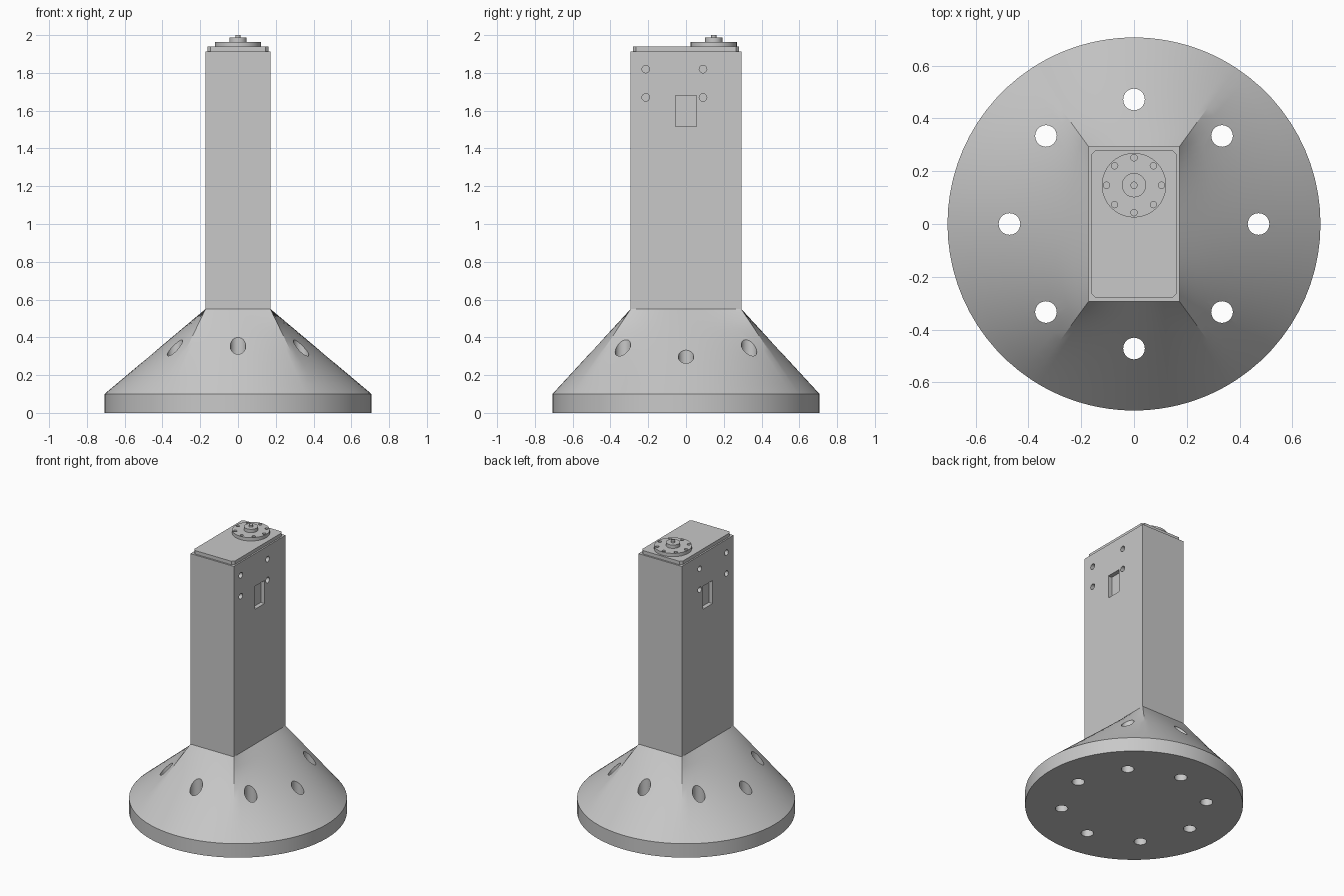
import bpy, bmesh
from math import cos, sin, pi, radians
from mathutils import Matrix, Vector

if "Cube" in bpy.data.objects:
    bpy.data.objects.remove(bpy.data.objects["Cube"])

grey = bpy.data.materials.new("plain grey")
grey.use_nodes = True
colour = (0.58, 0.58, 0.58, 1)
grey.diffuse_color = colour
grey.node_tree.nodes["Principled BSDF"].inputs["Base Color"].default_value = colour

HX, HY = 0.172, 0.293        # column half width and half depth
COLUMN_BOTTOM, COLUMN_TOP = 0.55, 1.914


def make_object(name, bm):
    bmesh.ops.recalc_face_normals(bm, faces=bm.faces)
    mesh = bpy.data.meshes.new(name)
    bm.to_mesh(mesh)
    bm.free()
    mesh.materials.append(grey)
    obj = bpy.data.objects.new(name, mesh)
    bpy.context.collection.objects.link(obj)
    return obj


def add_cylinder(bm, centre, radius, length, along_x=False, sides=32):
    turn = Matrix.Rotation(pi / 2, 4, "Y") if along_x else Matrix()
    bmesh.ops.create_cone(bm, cap_ends=True, segments=sides, radius1=radius, radius2=radius,
                          depth=length, matrix=Matrix.Translation(centre) @ turn)


def add_box(bm, centre, size):
    bmesh.ops.create_cube(bm, size=1, matrix=Matrix.Translation(centre) @ Matrix.Diagonal((*size, 1)))


def cut(obj, bm):
    cutter = make_object("cutter", bm)
    cutter.hide_render = True
    mod = obj.modifiers.new("holes", "BOOLEAN")
    mod.operation, mod.solver, mod.object = "DIFFERENCE", "EXACT", cutter
    bpy.context.view_layer.objects.active = obj
    bpy.ops.object.modifier_apply(modifier=mod.name)
    bpy.data.objects.remove(cutter)


def smooth(obj, angle=20):
    bpy.ops.object.select_all(action="DESELECT")
    obj.select_set(True)
    bpy.context.view_layer.objects.active = obj
    bpy.ops.object.shade_smooth_by_angle(angle=radians(angle))


# Base: round plinth blending into the rectangular column foot
RADIUS, RIM, STEPS, LEVELS = 0.707, 0.1, 24, 8
corner = pi / 2 * HY / (HX + HY)
corners = [(HX, -HY, -corner), (HX, HY, corner), (-HX, HY, pi - corner),
           (-HX, -HY, pi + corner), (HX, -HY, 2 * pi - corner)]
pairs = []
for (x0, y0, a0), (x1, y1, a1) in zip(corners, corners[1:]):
    for i in range(STEPS):
        t = i / STEPS
        a = a0 + (a1 - a0) * t
        pairs.append((Vector((RADIUS * cos(a), RADIUS * sin(a), RIM)),
                      Vector((x0 + (x1 - x0) * t, y0 + (y1 - y0) * t, COLUMN_BOTTOM))))
bm = bmesh.new()
rings = [[bm.verts.new((p.x, p.y, 0)) for p, q in pairs]]
for k in range(LEVELS + 1):
    rings.append([bm.verts.new(p.lerp(q, k / LEVELS)) for p, q in pairs])
for low, high in zip(rings, rings[1:]):
    for i in range(len(low)):
        bm.faces.new((low[i - 1], low[i], high[i], high[i - 1]))
bm.faces.new(rings[0])
bm.faces.new(rings[-1])
base = make_object("flared_base", bm)

# Ring of vertical bolt holes through the base
bm = bmesh.new()
for i in range(8):
    a = i * pi / 4
    add_cylinder(bm, (0.472 * cos(a), 0.472 * sin(a), 0.3), 0.041, 1)
cut(base, bm)
smooth(base)

# Column with shallow window and screw recesses on both wide sides
bm = bmesh.new()
add_box(bm, (0, 0, (COLUMN_BOTTOM + COLUMN_TOP) / 2), (2 * HX, 2 * HY, COLUMN_TOP - COLUMN_BOTTOM))
column = make_object("column", bm)
bm = bmesh.new()
for side in (-1, 1):
    add_box(bm, (side * HX, 0, 1.598), (0.06, 0.11, 0.165))
    for y in (-0.213, 0.09):
        for z in (1.67, 1.82):
            add_cylinder(bm, (side * HX, y, z), 0.02, 0.06, along_x=True)
cut(column, bm)
smooth(column)

# Top plate with clipped corners
bm = bmesh.new()
add_box(bm, (0, 0, COLUMN_TOP + 0.012), (0.322, 0.562, 0.026))
upright = [e for e in bm.edges if abs(e.verts[0].co.z - e.verts[1].co.z) > 0.01]
bmesh.ops.bevel(bm, geom=upright, offset=0.016, segments=1, affect="EDGES")
make_object("top_plate", bm)

# Round flange with bolt holes, hub and pin
FLANGE_Y = 0.147
bm = bmesh.new()
add_cylinder(bm, (0, FLANGE_Y, 1.95), 0.122, 0.026, sides=64)
flange = make_object("flange", bm)
bm = bmesh.new()
for i in range(8):
    a = i * pi / 4
    add_cylinder(bm, (0.104 * cos(a), FLANGE_Y + 0.104 * sin(a), 1.96), 0.012, 0.036, sides=24)
cut(flange, bm)
smooth(flange)
for name, radius, bottom, top in (("hub", 0.046, 1.96, 1.987), ("pin", 0.0135, 1.98, 2.0)):
    bm = bmesh.new()
    add_cylinder(bm, (0, FLANGE_Y, (bottom + top) / 2), radius, top - bottom)
    smooth(make_object(name, bm))
